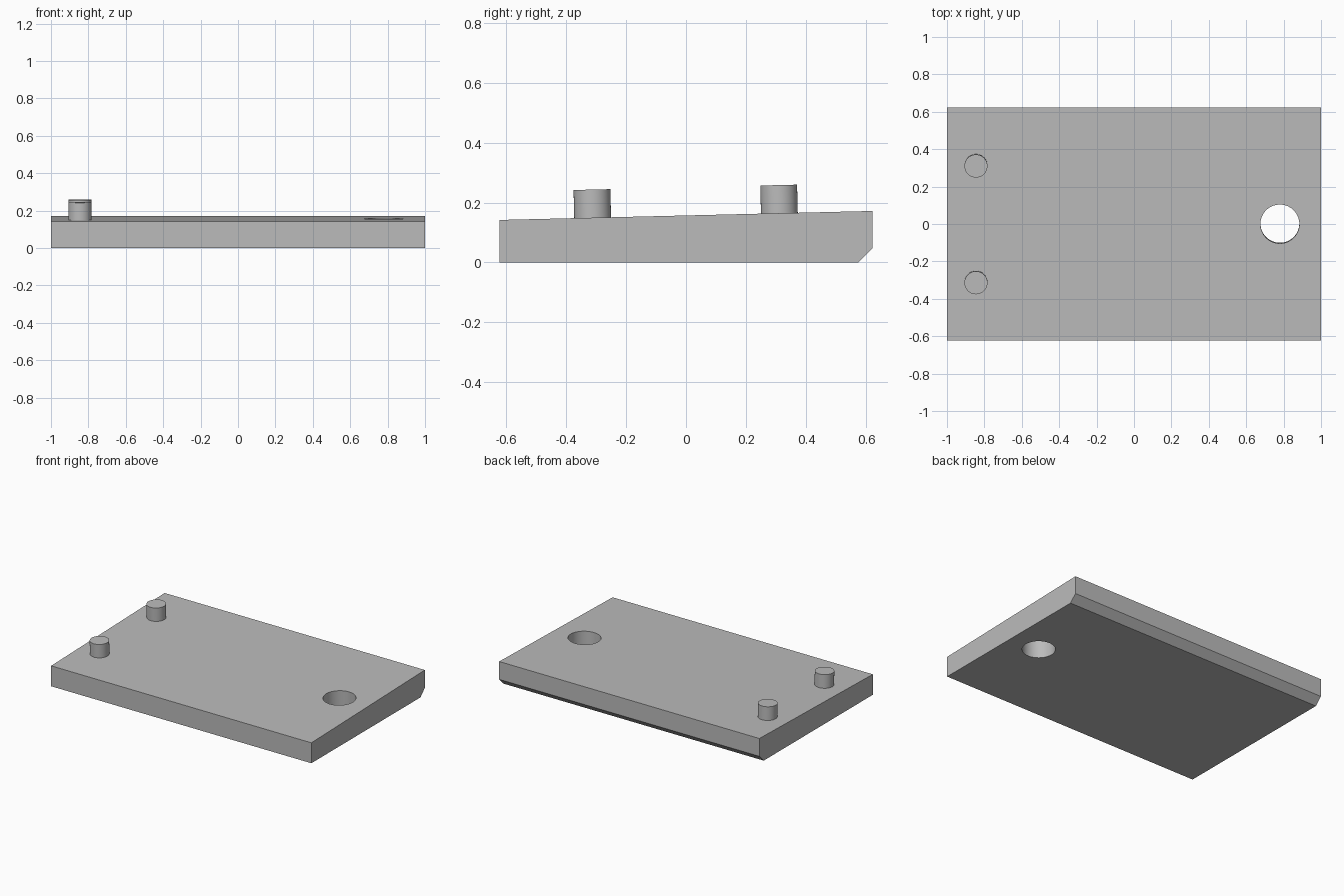
import bpy, math
from mathutils import Vector

if "Cube" in bpy.data.objects:
    bpy.data.objects.remove(bpy.data.objects["Cube"])

HALF_Y, Z_FRONT, Z_BACK, CHAMFER = 0.623, 0.142, 0.172, 0.048
TILT = math.atan2(Z_BACK - Z_FRONT, 2 * HALF_Y)
NORMAL = Vector((0, -math.sin(TILT), math.cos(TILT)))

grey = bpy.data.materials.new("plain_grey")
grey.diffuse_color = (0.5, 0.5, 0.5, 1)
grey.use_nodes = True
grey.node_tree.nodes["Principled BSDF"].inputs["Base Color"].default_value = grey.diffuse_color


def top_point(x, y):
    """Point on the sloped top face."""
    return Vector((x, y, (Z_FRONT + Z_BACK) / 2 + y * math.tan(TILT)))


def cylinder(name, x, y, radius, low, high):
    """Cylinder square to the sloped top, from low to high relative to it."""
    bpy.ops.mesh.primitive_cylinder_add(
        vertices=64, radius=radius, depth=high - low,
        location=top_point(x, y) + NORMAL * (low + high) / 2, rotation=(TILT, 0, 0))
    ob = bpy.context.object
    ob.name = name
    ob.data.materials.append(grey)
    bpy.ops.object.shade_smooth_by_angle(angle=math.radians(30))
    return ob


# Wedge plate: side profile with a chamfered lower back edge, extruded along x
profile = [(-HALF_Y, 0), (HALF_Y - CHAMFER, 0), (HALF_Y, CHAMFER),
           (HALF_Y, Z_BACK), (-HALF_Y, Z_FRONT)]
n = len(profile)
verts = [(x, y, z) for x in (-1, 1) for y, z in profile]
faces = [tuple(reversed(range(n))), tuple(range(n, 2 * n))]
faces += [(i, (i + 1) % n, (i + 1) % n + n, i + n) for i in range(n)]
mesh = bpy.data.meshes.new("plate")
mesh.from_pydata(verts, [], faces)
mesh.materials.append(grey)
plate = bpy.data.objects.new("plate", mesh)
bpy.context.collection.objects.link(plate)

# Round through hole
cutter = cylinder("hole_cutter", 0.78, 0, 0.104, -0.4, 0.2)
cut = plate.modifiers.new("hole", 'BOOLEAN')
cut.operation, cut.solver, cut.object = 'DIFFERENCE', 'EXACT', cutter
bpy.context.view_layer.objects.active = plate
bpy.ops.object.modifier_apply(modifier=cut.name)
bpy.data.objects.remove(cutter)
bpy.ops.object.select_all(action='DESELECT')
plate.select_set(True)
bpy.ops.object.shade_smooth_by_angle(angle=math.radians(30))

# Two locating pegs
for name, y in (("front_peg", -0.312), ("back_peg", 0.312)):
    cylinder(name, -0.845, y, 0.0615, -0.02, 0.094)
